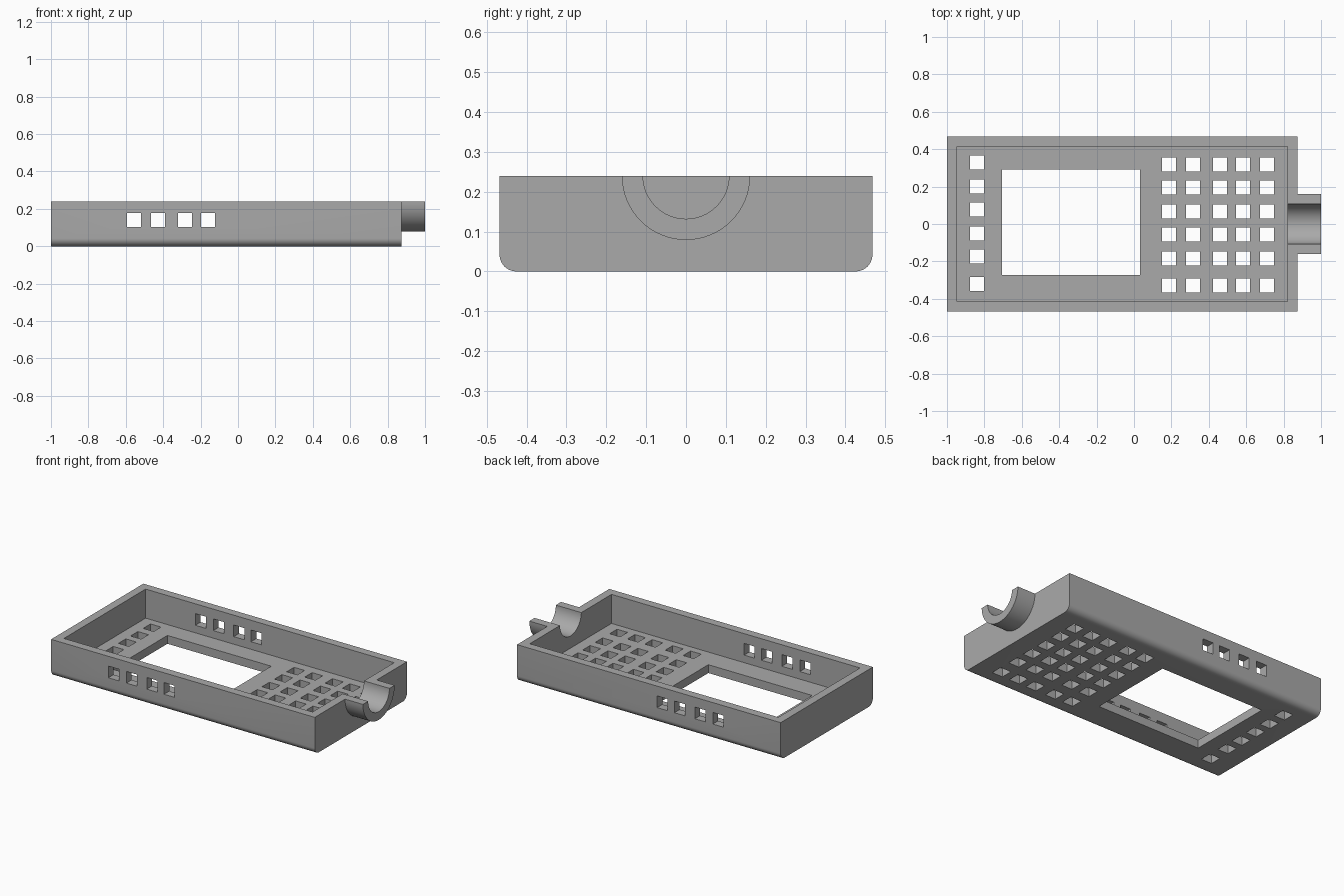
import bpy, bmesh, math

if "Cube" in bpy.data.objects:
    bpy.data.objects.remove(bpy.data.objects["Cube"])

grey = bpy.data.materials.new("grey plastic")
grey.diffuse_color = (0.4, 0.4, 0.4, 1)
grey.use_nodes = True
grey.node_tree.nodes["Principled BSDF"].inputs["Base Color"].default_value = grey.diffuse_color

H = 0.24               # case height
X0, X1 = -1.0, 0.873   # case ends
W = 0.468              # half width
T = 0.0535             # wall and floor thickness
R_OUT, R_IN = 0.161, 0.108


def new_object(name, bm):
    bmesh.ops.recalc_face_normals(bm, faces=bm.faces)
    mesh = bpy.data.meshes.new(name)
    bm.to_mesh(mesh)
    bm.free()
    mesh.materials.append(grey)
    ob = bpy.data.objects.new(name, mesh)
    bpy.context.collection.objects.link(ob)
    return ob


def extrude_x(name, profile, x0, x1):
    """Closed (y, z) profile swept along x."""
    bm = bmesh.new()
    face = bm.faces.new([bm.verts.new((x0, y, z)) for y, z in profile])
    ext = bmesh.ops.extrude_face_region(bm, geom=[face])["geom"]
    moved = [v for v in ext if isinstance(v, bmesh.types.BMVert)]
    bmesh.ops.translate(bm, verts=moved, vec=(x1 - x0, 0, 0))
    return new_object(name, bm)


def arc(cy, cz, r, a0, a1, n):
    return [(cy + r * math.cos(math.radians(a0 + (a1 - a0) * i / n)),
             cz + r * math.sin(math.radians(a0 + (a1 - a0) * i / n))) for i in range(n + 1)]


def boxes(name, spans):
    """Several separate boxes, each given as x0, x1, y0, y1, z0, z1."""
    bm = bmesh.new()
    for x0, x1, y0, y1, z0, z1 in spans:
        for v in bmesh.ops.create_cube(bm, size=1)["verts"]:
            v.co = ((x0 + x1) / 2 + v.co.x * (x1 - x0),
                    (y0 + y1) / 2 + v.co.y * (y1 - y0),
                    (z0 + z1) / 2 + v.co.z * (z1 - z0))
    return new_object(name, bm)


def cut(ob, cutter):
    mod = ob.modifiers.new("cut", 'BOOLEAN')
    mod.operation, mod.solver, mod.object = 'DIFFERENCE', 'EXACT', cutter
    bpy.context.view_layer.objects.active = ob
    bpy.ops.object.modifier_apply(modifier=mod.name)
    bpy.data.objects.remove(cutter)


def smooth(ob):
    bpy.ops.object.select_all(action='DESELECT')
    ob.select_set(True)
    bpy.context.view_layer.objects.active = ob
    bpy.ops.object.shade_smooth_by_angle(angle=math.radians(30))


# Case: tray with rounded long bottom edges
r = 0.042
profile = [(W, H), (-W, H)] + arc(-W + r, r, r, 180, 270, 10) + arc(W - r, r, r, 270, 360, 10)
case = extrude_x("case", profile, X0, X1)
cut(case, boxes("cavity_cutter", [(X0 + T, X1 - T, -W + T, W - T, T, H + 0.1)]))

# Floor openings: large window, grille and single row of vents
s = 0.0375
floor = [(-0.706, 0.032, -0.272, 0.292, -0.1, 0.1)]
for x in (0.187, 0.315, 0.46, 0.583, 0.71):
    for y in (0.318, 0.195, 0.067, -0.056, -0.184, -0.33):
        floor.append((x - s, x + s, y - s, y + s, -0.1, 0.1))
for y in (0.328, 0.2, 0.077, -0.05, -0.174, -0.32):
    floor.append((-0.84 - s, -0.84 + s, y - s, y + s, -0.1, 0.1))
cut(case, boxes("floor_cutter", floor))

# Side vents through both long walls
cut(case, boxes("side_cutter", [(x - s, x + s, -1, 1, 0.102, 0.177)
                                for x in (-0.556, -0.428, -0.283, -0.16)]))

# Cable groove through the end wall
groove = arc(0, H, R_IN, 180, 360, 32) + [(R_IN, H + 0.1), (-R_IN, H + 0.1)]
cut(case, extrude_x("groove_cutter", groove, X1 - 2 * T, X1 + 0.1))
smooth(case)

# Half-round cable spout
spout = extrude_x("cable_spout", arc(0, H, R_OUT, 180, 360, 32) + arc(0, H, R_IN, 360, 180, 32), X1, 1.0)
smooth(spout)
